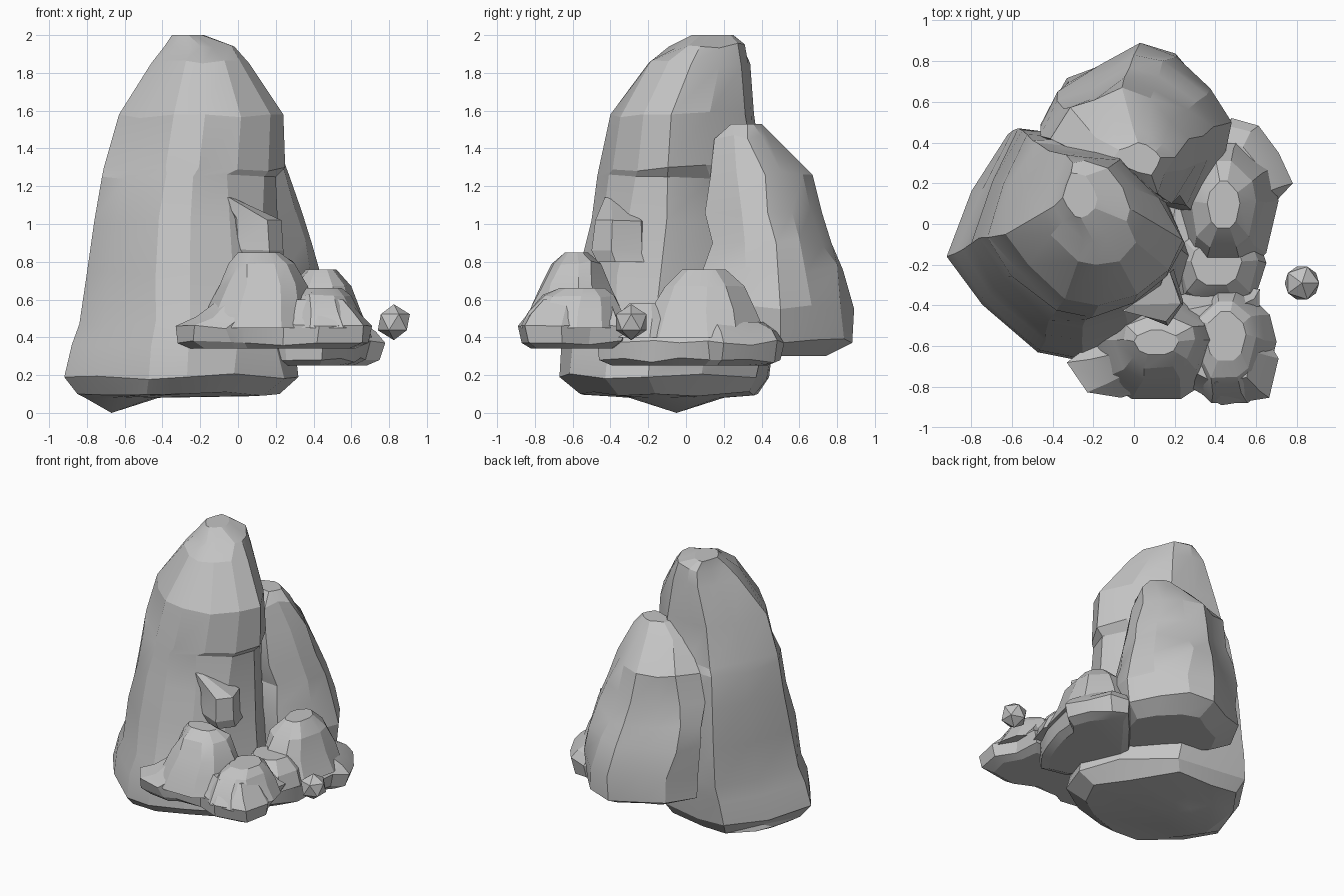
import bpy, bmesh, math, random
from mathutils import Vector

random.seed(4)
if "Cube" in bpy.data.objects:
    bpy.data.objects.remove(bpy.data.objects["Cube"])

stone = bpy.data.materials.new("grey_stone")
stone.use_nodes = True
stone.diffuse_color = (0.55, 0.55, 0.55, 1)
stone.node_tree.nodes["Principled BSDF"].inputs["Base Color"].default_value = (0.55, 0.55, 0.55, 1)


def finish(bm, name, angle):
    bmesh.ops.recalc_face_normals(bm, faces=bm.faces)
    mesh = bpy.data.meshes.new(name)
    bm.to_mesh(mesh)
    bm.free()
    mesh.materials.append(stone)
    ob = bpy.data.objects.new(name, mesh)
    bpy.context.collection.objects.link(ob)
    bpy.ops.object.select_all(action='DESELECT')
    ob.select_set(True)
    bpy.context.view_layer.objects.active = ob
    bpy.ops.object.shade_smooth_by_angle(angle=math.radians(angle))
    return ob


def rock(name, outline, levels, rough=0.015, foot=None):
    """Loft an outline through levels of (z, x min, x max, y min, y max)."""
    xs, ys = zip(*outline)
    lx, ly = min(xs), min(ys)
    wx, wy = max(xs) - lx, max(ys) - ly
    bm = bmesh.new()
    rings = []
    for i, (z, x0, x1, y0, y1) in enumerate(levels):
        ring = []
        for x, y in outline:
            u, v = (x - lx) / wx, (y - ly) / wy
            p = Vector((x0 + u * (x1 - x0), y0 + v * (y1 - y0), z))
            # keep the outermost points in place and roughen the others
            if 0 < u < 1 and 0 < v < 1 and 0 < i < len(levels) - 1:
                p += Vector([random.uniform(-rough, rough) for _ in range(3)])
            ring.append(bm.verts.new(p))
        rings.append(ring)
    n = len(outline)
    for a, b in zip(rings, rings[1:]):
        for k in range(n):
            bm.faces.new((a[k], a[(k + 1) % n], b[(k + 1) % n], b[k]))
    bm.faces.new(rings[-1])
    if foot:
        tip = bm.verts.new(foot)
        for k in range(n):
            bm.faces.new((rings[0][k], rings[0][(k + 1) % n], tip))
    else:
        bm.faces.new(rings[0])
    return finish(bm, name, 18)


# Outlines seen from above
MAIN = [(-.92, -.16), (-.76, -.38), (-.48, -.63), (-.27, -.67), (-.02, -.6), (.23, -.43),
        (.32, -.2), (.18, .08), (-.1, .37), (-.4, .43), (-.62, .44), (-.79, .15)]
BACK = [(-.45, .5), (-.25, .28), (.05, .12), (.3, .05), (.42, .3), (.48, .5),
        (.38, .66), (.2, .83), (.03, .89), (-.15, .78), (-.34, .7)]
FRONT = [(-.33, -.68), (-.24, -.83), (-.05, -.86), (.03, -.81), (.23, -.79), (.43, -.89),
         (.67, -.85), (.71, -.66), (.63, -.5), (.61, -.33), (.45, -.31), (.2, -.36), (-.05, -.46)]
SIDE = [(.06, -.28), (.25, -.42), (.45, -.47), (.57, -.32), (.63, -.18), (.68, -.03), (.7, .12),
        (.78, .2), (.72, .35), (.6, .48), (.48, .52), (.34, .36), (.12, .1)]
LUMP = [(math.cos(a + w), math.sin(a + w)) for a, w in
        ((k * math.tau / 10, 0.08 * (-1) ** k) for k in range(10))]
BLOCK = [(0, -.6), (.7, -1), (1, -.4), (.8, .6), (.2, 1), (-.3, .3)]

# Tall main boulder with a recess under its shoulder and a blunt foot
rock("main_boulder", MAIN, [
    (.08, -.81, -.42, -.3, .2), (.1, -.85, .22, -.56, .38), (.19, -.92, .32, -.67, .44),
    (.36, -.88, .3, -.66, .46), (.47, -.84, .28, -.63, .47), (.74, -.8, .24, -.57, .46),
    (1.02, -.76, .21, -.5, .44), (1.25, -.72, .2, -.47, .41), (1.3, -.71, .25, -.46, .4),
    (1.58, -.63, .24, -.4, .36), (1.85, -.46, .06, -.2, .34), (1.94, -.39, -.02, -.09, .3),
    (2.0, -.35, -.18, .03, .25)], rough=.02, foot=(-.67, -.05, 0))
rock("corner_chunk", BLOCK, [
    (.8, -.07, .24, -.47, -.15), (.86, -.08, .24, -.5, -.15), (1.02, -.09, .23, -.48, -.18),
    (1.14, -.1, -.03, -.43, -.32)])

# Second boulder behind
rock("back_boulder", BACK, [
    (.3, -.3, .35, .12, .74), (.37, -.44, .46, .06, .88), (.55, -.45, .48, .05, .89),
    (.76, -.46, .43, .09, .83), (.9, -.46, .39, .14, .77), (1.06, -.46, .34, .1, .72),
    (1.26, -.41, .27, .13, .67), (1.45, -.23, .2, .15, .48), (1.53, -.1, .13, .24, .4)],
    rough=.025)

# Low front rock: overhanging ledge, sloping body and two domes
rock("front_ledge", FRONT, [
    (.34, -.25, .62, -.82, -.38), (.37, -.32, .69, -.87, -.33), (.46, -.33, .71, -.89, -.31),
    (.51, -.22, .66, -.85, -.34), (.6, -.1, .58, -.78, -.39)])
rock("front_large_dome", LUMP, [
    (.45, -.2, .42, -.86, -.33), (.56, -.16, .4, -.82, -.35), (.67, -.1, .37, -.76, -.4),
    (.79, -.05, .3, -.7, -.45), (.85, .0, .22, -.64, -.52)])
rock("front_small_dome", LUMP, [
    (.45, .24, .7, -.88, -.31), (.54, .27, .64, -.83, -.34), (.62, .3, .6, -.75, -.38),
    (.66, .35, .55, -.67, -.43)])

# Low side rock: ledge and two domes
rock("side_ledge", SIDE, [
    (.25, .14, .68, -.39, .43), (.28, .08, .75, -.46, .5), (.37, .06, .78, -.47, .52),
    (.43, .1, .73, -.43, .48), (.48, .16, .66, -.36, .41)])
rock("side_large_dome", LUMP, [
    (.4, .2, .71, -.24, .43), (.54, .23, .65, -.19, .37), (.67, .28, .6, -.11, .31),
    (.76, .36, .52, -.02, .21)])
rock("side_front_dome", LUMP, [
    (.4, .18, .65, -.43, .02), (.5, .22, .61, -.38, .0), (.58, .28, .53, -.3, -.08)])

# Loose pebble
bm = bmesh.new()
bmesh.ops.create_icosphere(bm, subdivisions=1, radius=.095)
pebble = finish(bm, "pebble", 10)
pebble.location = (.825, -.29, .48)
